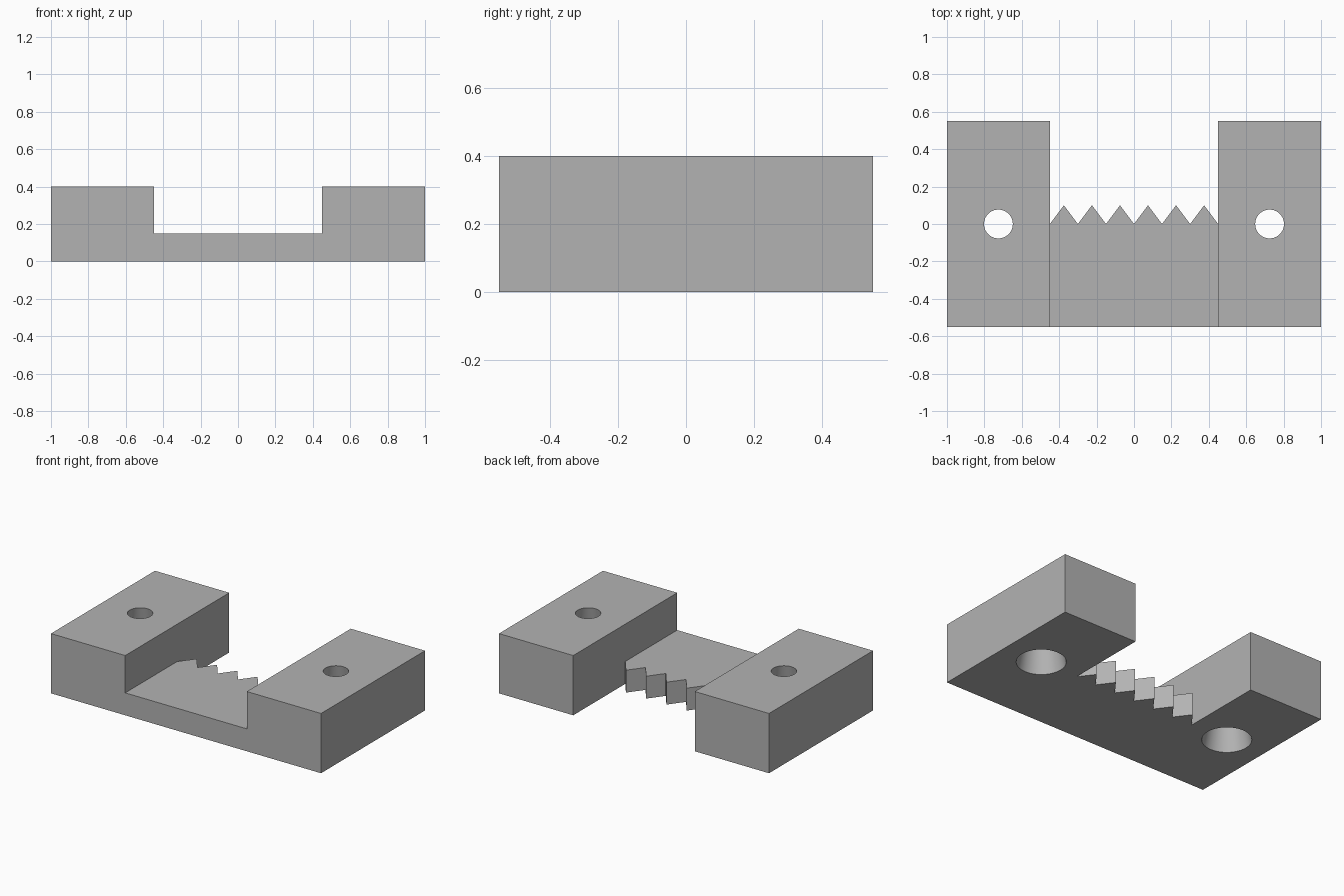
import bpy, bmesh, math

cube = bpy.data.objects.get("Cube")
if cube:
    bpy.data.objects.remove(cube, do_unlink=True)

HALF_X, HALF_Y, INNER = 1.0, 0.55, 0.45
PLATE_H, BLOCK_H = 0.15, 0.4
TEETH, TOOTH_DEPTH = 6, 0.1
HOLE_X = (HALF_X + INNER) / 2

grey = bpy.data.materials.new("plain grey")
grey.use_nodes = True
colour = (0.45, 0.45, 0.45, 1)
grey.diffuse_color = colour
grey.node_tree.nodes["Principled BSDF"].inputs["Base Color"].default_value = colour


def extrude_up(bm, faces, height):
    """Extrude faces upward and return the new top faces."""
    geom = bmesh.ops.extrude_face_region(bm, geom=faces)["geom"]
    verts = [g for g in geom if isinstance(g, bmesh.types.BMVert)]
    bmesh.ops.translate(bm, verts=verts, vec=(0, 0, height))
    return [g for g in geom if isinstance(g, bmesh.types.BMFace)]


# Plan outline: serrated plate between two side blocks
bm = bmesh.new()
pitch = 2 * INNER / (2 * TEETH)
saw = [bm.verts.new((-INNER + i * pitch, TOOTH_DEPTH * (i % 2), 0))
       for i in range(2 * TEETH + 1)]
front = [bm.verts.new((s * INNER, -HALF_Y, 0)) for s in (-1, 1)]
plan = [bm.faces.new(front + saw[::-1])]
for s, inner_front, inner_mid in ((-1, front[0], saw[0]), (1, front[1], saw[-1])):
    corners = [bm.verts.new(p) for p in ((s * INNER, HALF_Y, 0),
               (s * HALF_X, HALF_Y, 0), (s * HALF_X, -HALF_Y, 0))]
    loop = [inner_front, inner_mid] + corners
    plan.append(bm.faces.new(loop if s < 0 else loop[::-1]))
bmesh.ops.recalc_face_normals(bm, faces=plan)

# Raise the whole plan to plate height, then the side blocks further
tops = extrude_up(bm, plan, PLATE_H)
blocks = [f for f in tops if abs(f.calc_center_median().x) > INNER]
extrude_up(bm, blocks, BLOCK_H - PLATE_H)
bmesh.ops.delete(bm, geom=[f for f in blocks if f.is_valid], context="FACES_ONLY")
bmesh.ops.recalc_face_normals(bm, faces=bm.faces)
bmesh.ops.dissolve_limit(bm, angle_limit=0.01, verts=bm.verts, edges=bm.edges)
mesh = bpy.data.meshes.new("serrated_bracket")
bm.to_mesh(mesh)
bm.free()
mesh.materials.append(grey)
body = bpy.data.objects.new("serrated_bracket", mesh)
bpy.context.collection.objects.link(body)

# Tapered screw holes, wide at the bottom, extended past both faces
BOTTOM_R, TOP_R, OVER = 0.15, 0.077, 0.05
slope = (TOP_R - BOTTOM_R) / BLOCK_H
for side, s in (("right", -1), ("left", 1)):
    bpy.ops.mesh.primitive_cone_add(
        vertices=64, radius1=BOTTOM_R - slope * OVER, radius2=TOP_R + slope * OVER,
        depth=BLOCK_H + 2 * OVER, location=(s * HOLE_X, 0, BLOCK_H / 2))
    cutter = bpy.context.object
    cutter.name = side + "_hole_cutter"
    cutter.data.materials.append(grey)
    cutter.hide_render = True
    cut = body.modifiers.new(side + "_hole", "BOOLEAN")
    cut.operation = "DIFFERENCE"
    cut.solver = "EXACT"
    cut.object = cutter

# Apply the cuts, remove the cutters and smooth only the hole walls
bpy.ops.object.select_all(action="DESELECT")
body.select_set(True)
bpy.context.view_layer.objects.active = body
for mod in list(body.modifiers):
    cutter = mod.object
    bpy.ops.object.modifier_apply(modifier=mod.name)
    bpy.data.objects.remove(cutter, do_unlink=True)
bpy.ops.object.shade_smooth_by_angle(angle=math.radians(30))
